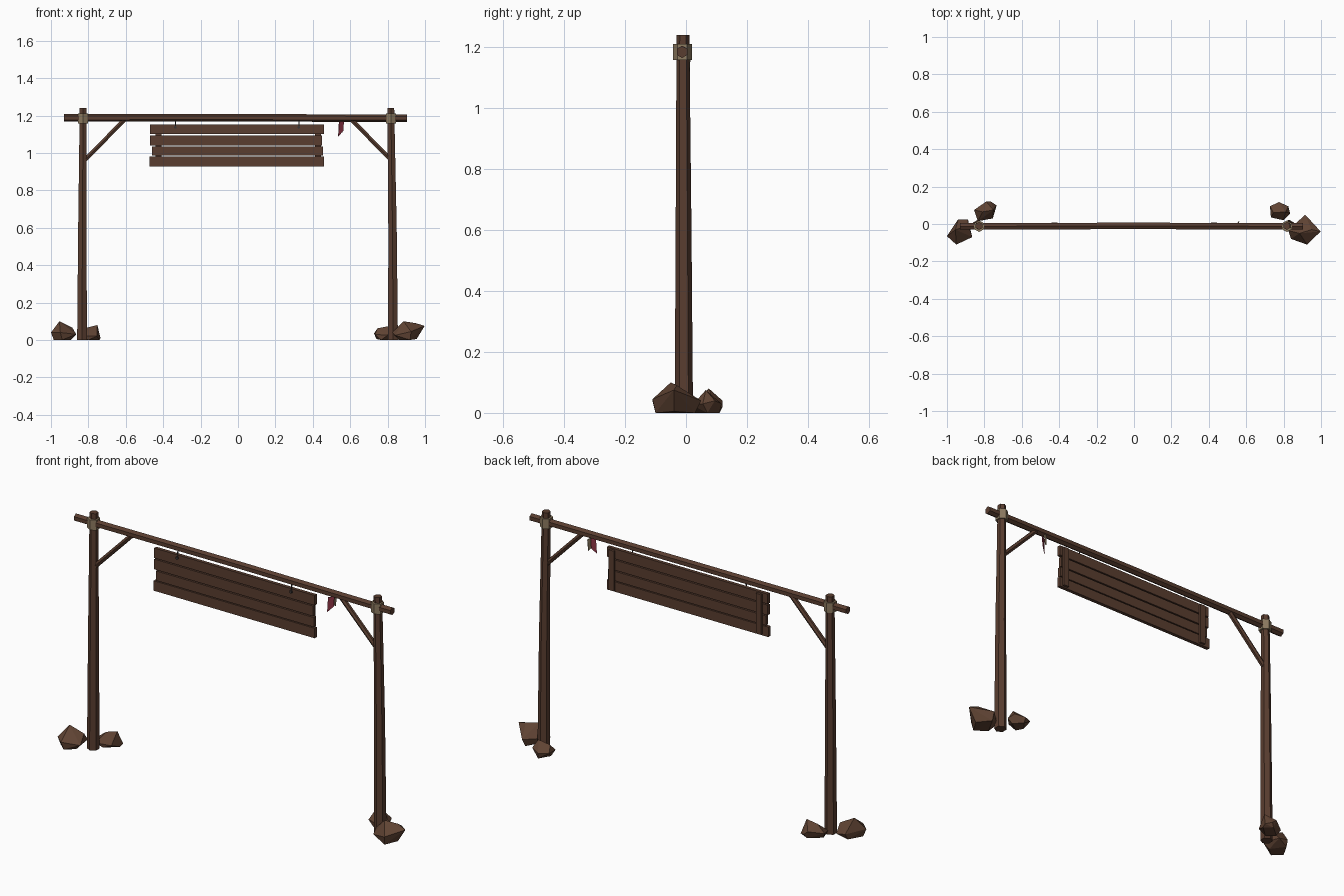
import bpy, bmesh, math
from mathutils import Vector

if "Cube" in bpy.data.objects:
    bpy.data.objects.remove(bpy.data.objects["Cube"])


def material(name, col):
    m = bpy.data.materials.new(name)
    m.diffuse_color = (*col, 1)
    m.use_nodes = True
    m.node_tree.nodes["Principled BSDF"].inputs["Base Color"].default_value = m.diffuse_color
    return m


WOOD = material("brown wood", (0.100, 0.047, 0.029))
STONE = material("brown stone", (0.115, 0.056, 0.033))
ROPE = material("tan rope", (0.27, 0.20, 0.12))
CLOTH = material("faded red cloth", (0.27, 0.035, 0.06))
IRON = material("dark iron", (0.04, 0.035, 0.035))


def finish(name, bm, mat):
    bmesh.ops.recalc_face_normals(bm, faces=bm.faces)
    me = bpy.data.meshes.new(name)
    bm.to_mesh(me)
    bm.free()
    me.materials.append(mat)
    ob = bpy.data.objects.new(name, me)
    bpy.context.collection.objects.link(ob)
    return ob


def pole(name, path, radii, mat, ref=(0, 1, 0), sides=6):
    """Round-ish pole through path; one corner of the section points along ref."""
    bm = bmesh.new()
    pts = [Vector(p) for p in path]
    axis = (pts[-1] - pts[0]).normalized()
    u = Vector(ref)
    u = (u - axis * u.dot(axis)).normalized()
    v = axis.cross(u)
    rings = []
    for p, r in zip(pts, radii):
        angles = [2 * math.pi * i / sides for i in range(sides)]
        rings.append([bm.verts.new(p + r * (u * math.cos(a) + v * math.sin(a))) for a in angles])
    for a, b in zip(rings, rings[1:]):
        for i in range(sides):
            j = (i + 1) % sides
            bm.faces.new((a[i], a[j], b[j], b[i]))
    bm.faces.new(rings[0])
    bm.faces.new(rings[-1])
    return finish(name, bm, mat)


def box(name, lo, hi, mat):
    bm = bmesh.new()
    bmesh.ops.create_cube(bm, size=1)
    for v in bm.verts:
        v.co = [(a + b) / 2 + c * (b - a) for a, b, c in zip(lo, hi, v.co)]
    return finish(name, bm, mat)


def rock(name, pts):
    bm = bmesh.new()
    for p in pts:
        bm.verts.new(p)
    res = bmesh.ops.convex_hull(bm, input=bm.verts)
    loose = [g for g in res["geom_interior"] if isinstance(g, bmesh.types.BMVert)]
    bmesh.ops.delete(bm, geom=loose, context='VERTS')
    return finish(name, bm, STONE)


def strip(name, pts, mat):
    """Thin hanging cloth from an outline."""
    bm = bmesh.new()
    bm.faces.new([bm.verts.new(p) for p in pts])
    ob = finish(name, bm, mat)
    mod = ob.modifiers.new("thickness", 'SOLIDIFY')
    mod.thickness = 0.003
    mod.offset = 0
    return ob


Y = -0.01

# Posts, rope lashings and diagonal braces
for side, xb, xm, xt in (("left", -0.834, -0.832, -0.828), ("right", 0.829, 0.826, 0.817)):
    s = 1 if xb > 0 else -1
    pole(side + "_post", [(xb, -0.007, 0), (xm, -0.008, 0.6), (xt, Y, 1.24)],
         [0.030, 0.026, 0.021], WOOD)
    pole(side + "_lashing", [(xt, -0.012, 1.158), (xt, -0.012, 1.211)], [0.031, 0.031], ROPE)
    pole(side + "_brace", [(s * 0.825, Y, 0.955), (s * 0.605, Y, 1.18)], [0.013, 0.013], WOOD)

# Crossbeam
pole("crossbeam", [(-0.93, -0.013, 1.187), (0.0, -0.010, 1.188), (0.904, -0.013, 1.185)],
     [0.020, 0.020, 0.020], WOOD, ref=(0, 0, 1))

# Sign planks, with battens behind
planks = ((-0.47, 0.46, 1.100, 1.152), (-0.47, 0.45, 1.041, 1.094),
          (-0.46, 0.455, 0.985, 1.035), (-0.474, 0.46, 0.928, 0.980))
for i, (x0, x1, z0, z1) in enumerate(planks):
    box(f"sign_plank_{i + 1}", (x0, -0.022, z0), (x1, -0.004, z1), WOOD)
for side, x in (("left", -0.425), ("right", 0.428)):
    box(side + "_batten", (x - 0.015, -0.004, 0.935), (x + 0.015, 0.008, 1.145), WOOD)

# Iron hangers in front of the sign
for side, x in (("left", -0.335), ("right", 0.325)):
    pole(side + "_hanger", [(x, -0.018, 1.175), (x, -0.025, 1.137)], [0.003, 0.003], IRON)
    pole(side + "_hanger_bolt", [(x, -0.030, 1.137), (x, -0.018, 1.137)],
         [0.008, 0.008], IRON, ref=(0, 0, 1))

# Cloth scraps tied to the beam
strip("red_cloth", [(0.540, -0.026, 1.165), (0.566, -0.010, 1.172), (0.562, -0.010, 1.118),
                    (0.550, -0.017, 1.104), (0.536, -0.028, 1.088)], CLOTH)
strip("tan_cloth", [(0.556, -0.006, 1.172), (0.562, 0.014, 1.168),
                    (0.558, 0.012, 1.110), (0.552, -0.003, 1.122)], ROPE)

# Rocks around the post feet
rock("left_front_rock", [(-1.0, -0.065, 0.04), (-0.955, -0.03, 0.10), (-0.885, -0.01, 0.065),
                         (-0.865, -0.07, 0.03), (-0.95, -0.11, 0.04), (-0.94, 0.025, 0.03),
                         (-0.888, 0.025, 0.02), (-0.985, -0.06, 0), (-0.895, -0.06, 0),
                         (-0.945, 0.01, 0), (-0.94, -0.10, 0)])
rock("left_back_rock", [(-0.855, 0.075, 0.03), (-0.81, 0.065, 0.065), (-0.752, 0.075, 0.08),
                        (-0.735, 0.10, 0.01), (-0.79, 0.12, 0.04), (-0.765, 0.12, 0.02),
                        (-0.755, 0.03, 0.02), (-0.835, 0.015, 0.02), (-0.84, 0.06, 0),
                        (-0.74, 0.08, 0), (-0.78, 0.11, 0), (-0.80, 0.025, 0)])
rock("right_back_rock", [(0.727, 0.095, 0.035), (0.775, 0.117, 0.03), (0.825, 0.095, 0.04),
                         (0.835, 0.055, 0.03), (0.80, 0.02, 0.025), (0.732, 0.035, 0.03),
                         (0.745, 0.06, 0.062), (0.81, 0.065, 0.075), (0.74, 0.06, 0.005),
                         (0.82, 0.07, 0), (0.78, 0.11, 0), (0.765, 0.03, 0)])
rock("right_front_rock", [(0.825, -0.035, 0.04), (0.915, 0.05, 0.04), (0.998, -0.04, 0.075),
                          (0.925, -0.11, 0.045), (0.84, -0.08, 0.025), (0.885, -0.05, 0.10),
                          (0.95, -0.03, 0.09), (0.955, -0.04, 0.005), (0.86, -0.06, 0),
                          (0.91, 0.03, 0), (0.92, -0.10, 0)])
